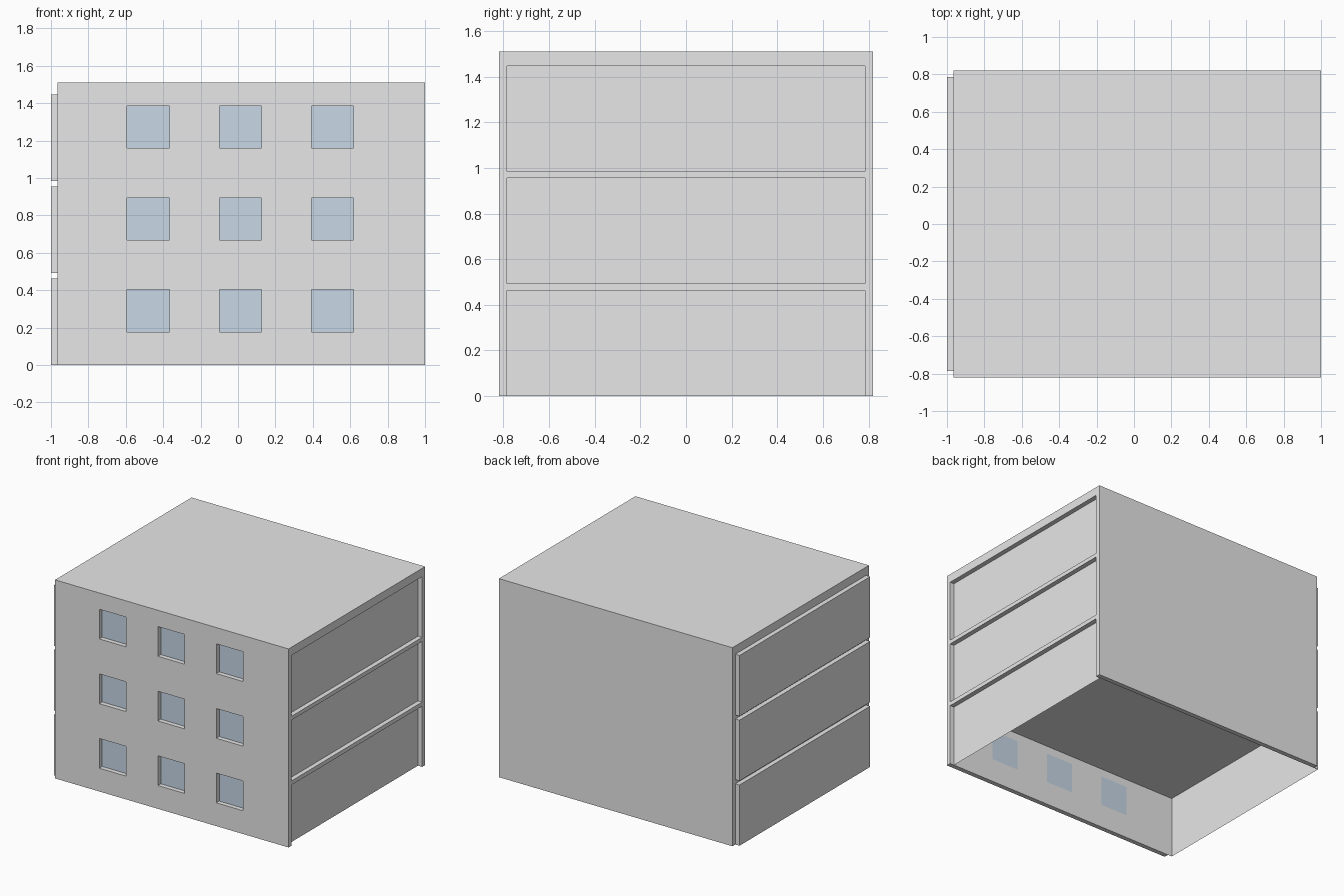
import bpy, bmesh
from mathutils import Matrix, Vector

if "Cube" in bpy.data.objects:
    bpy.data.objects.remove(bpy.data.objects["Cube"])


def material(name, rgb):
    m = bpy.data.materials.new(name)
    m.diffuse_color = (*rgb, 1)
    m.use_nodes = True
    m.node_tree.nodes["Principled BSDF"].inputs["Base Color"].default_value = m.diffuse_color
    return m


GREY = material("light_grey", (0.8, 0.8, 0.8))
BLUE = material("pale_blue_glass", (0.64, 0.76, 0.88))

LEFT, RIGHT = -0.965, 1.0      # outer walls
DEPTH, INNER = 0.82, 0.785     # half depths outside and inside
TOP, LIP = 1.51, 0.035
STOREYS = [(0.0, 0.462), (0.493, 0.955), (0.985, 1.447)]
WINDOW_X = [-0.48, 0.013, 0.505]
WINDOW_Z = [0.29, 0.781, 1.273]
HALF = 0.113                   # half window size


def boxes(name, bounds, mat, drop=None):
    """One object of boxes (lo, hi); drop removes faces with that normal."""
    bm = bmesh.new()
    for lo, hi in bounds:
        lo, hi = Vector(lo), Vector(hi)
        mid, size = (lo + hi) / 2, hi - lo
        bmesh.ops.create_cube(bm, size=1, matrix=Matrix.Translation(mid) @ Matrix.Diagonal((*size, 1)))
    bm.normal_update()
    if drop:
        d = Vector(drop)
        bmesh.ops.delete(bm, geom=[f for f in bm.faces if f.normal.dot(d) > 0.9], context='FACES')
    return finish(name, bm, mat)


def finish(name, bm, mat):
    mesh = bpy.data.meshes.new(name)
    bm.to_mesh(mesh)
    bm.free()
    mesh.materials.append(mat)
    ob = bpy.data.objects.new(name, mesh)
    bpy.context.collection.objects.link(ob)
    return ob


# building shell with three storeys cut right through, the lowest open below
shell = boxes("building_shell", [((LEFT, -DEPTH, 0), (RIGHT, DEPTH, TOP))], GREY)
rooms = boxes("room_cutter", [((-1.2, -INNER, lo if lo else -0.2), (1.2, INNER, hi))
                              for lo, hi in STOREYS], GREY)
holes = boxes("window_cutter", [((x - HALF, -0.9, z - HALF), (x + HALF, -0.7, z + HALF))
                                for x in WINDOW_X for z in WINDOW_Z], GREY)
for cutter in (rooms, holes):
    mod = shell.modifiers.new(cutter.name, 'BOOLEAN')
    mod.operation, mod.solver, mod.object = 'DIFFERENCE', 'EXACT', cutter
    cutter.hide_render = True
    cutter.hide_viewport = True

# end walls pushed out on the left
left = boxes("left_end_walls", [((-1, -INNER, lo), (LEFT, INNER, hi)) for lo, hi in STOREYS],
             GREY, drop=(1, 0, 0))
bm = bmesh.new()
bm.from_mesh(left.data)
# the lowest storey stays open underneath
bmesh.ops.delete(bm, geom=[f for f in bm.faces if f.calc_center_median().z < 0.001], context='FACES')
bm.to_mesh(left.data)
bm.free()

# end walls set back on the right
bm = bmesh.new()
for lo, hi in STOREYS:
    bm.faces.new([bm.verts.new((RIGHT - LIP, y, z))
                  for y, z in ((-INNER, lo), (INNER, lo), (INNER, hi), (-INNER, hi))])
finish("right_end_walls", bm, GREY)

# window panes flush with the inside of the front wall
bm = bmesh.new()
for x in WINDOW_X:
    for z in WINDOW_Z:
        bm.faces.new([bm.verts.new((x + a * HALF, -INNER, z + b * HALF))
                      for a, b in ((-1, -1), (1, -1), (1, 1), (-1, 1))])
finish("window_panes", bm, BLUE)
